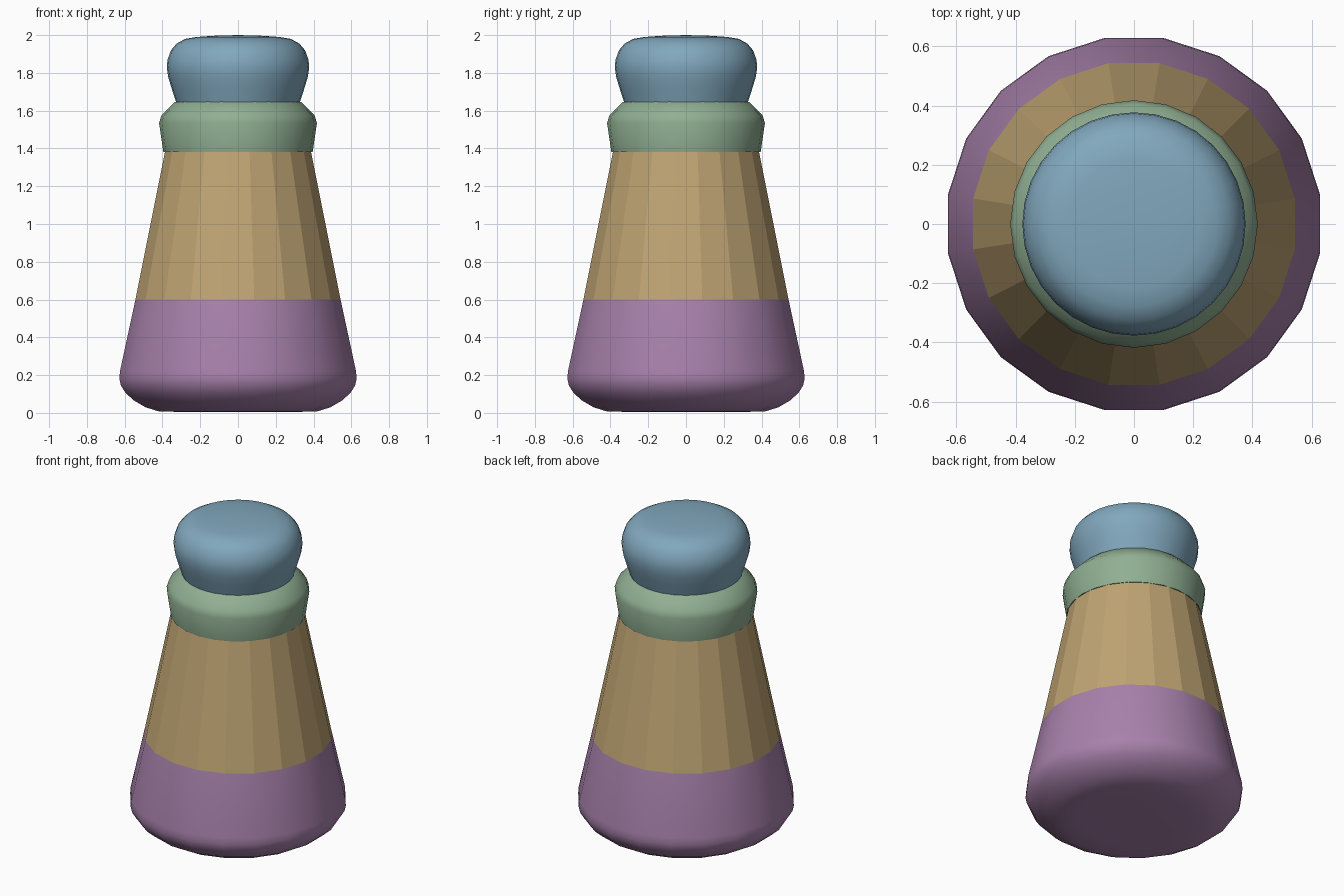
import bpy, bmesh
from math import pi, cos, sin, radians

if "Cube" in bpy.data.objects:
    bpy.data.objects.remove(bpy.data.objects["Cube"])


def lathe(name, profile, sides, color, offset=0.0, angle=30):
    """Revolve (radius, z) points round z; a zero radius closes the end."""
    bm = bmesh.new()
    rings = []
    for r, z in profile:
        if r == 0:
            rings.append([bm.verts.new((0, 0, z))] * sides)
        else:
            rings.append([bm.verts.new((r * cos(2 * pi * (i + offset) / sides),
                                        r * sin(2 * pi * (i + offset) / sides), z))
                          for i in range(sides)])
    for a, b in zip(rings, rings[1:]):
        for i in range(sides):
            j = (i + 1) % sides
            bm.faces.new(list(dict.fromkeys((a[i], a[j], b[j], b[i]))))
    mesh = bpy.data.meshes.new(name)
    bm.to_mesh(mesh)
    bm.free()
    obj = bpy.data.objects.new(name, mesh)
    bpy.context.collection.objects.link(obj)
    mat = bpy.data.materials.new(name + "_color")
    mat.diffuse_color = (*color, 1)
    mat.use_nodes = True
    mat.node_tree.nodes["Principled BSDF"].inputs["Base Color"].default_value = mat.diffuse_color
    mesh.materials.append(mat)
    bpy.ops.object.select_all(action='DESELECT')
    obj.select_set(True)
    bpy.context.view_layer.objects.active = obj
    bpy.ops.object.shade_smooth_by_angle(angle=radians(angle))
    return obj


# Flat sides face the axes, so radii are scaled from apothem to corner
k = 1 / cos(pi / 20)

# Rounded base of the body
lathe("base", [(0, 0.005), (0.30 * k, 0.005), (0.42 * k, 0.008), (0.49 * k, 0.03),
               (0.55 * k, 0.065), (0.595 * k, 0.105), (0.62 * k, 0.145),
               (0.628 * k, 0.18), (0.625 * k, 0.22), (0.543 * k, 0.60)],
      20, (0.39, 0.22, 0.41), offset=0.5)

# Tapered upper body
lathe("upper_body", [(0.543 * k, 0.60), (0.387 * k, 1.38)],
      20, (0.52, 0.37, 0.17), offset=0.5, angle=10)

# Flared collar
lathe("collar", [(0.385, 1.38), (0.395, 1.38), (0.418, 1.535), (0.405, 1.575),
                 (0.335, 1.645), (0.32, 1.65)],
      24, (0.28, 0.43, 0.29))

# Bulbous stopper
lathe("stopper", [(0.328, 1.645), (0.352, 1.72), (0.37, 1.78), (0.377, 1.83),
                  (0.373, 1.87), (0.355, 1.92), (0.325, 1.955), (0.28, 1.98),
                  (0.22, 1.99), (0.12, 1.997), (0, 2.0)],
      32, (0.22, 0.39, 0.51))
